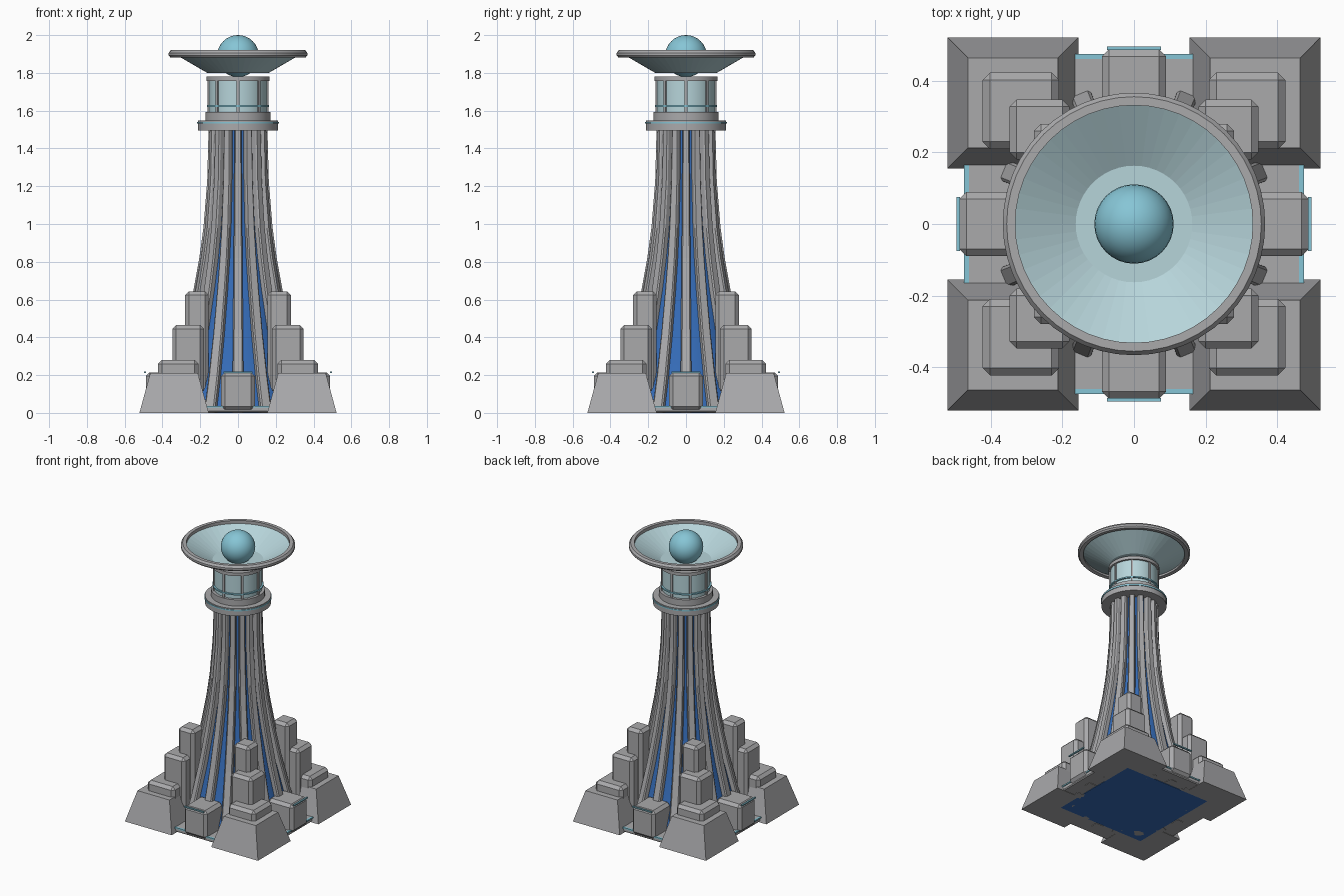
import bpy, bmesh, math
from mathutils import Matrix, Vector

if "Cube" in bpy.data.objects:
    bpy.data.objects.remove(bpy.data.objects["Cube"])


def material(name, rgb):
    m = bpy.data.materials.new(name)
    m.use_nodes = True
    m.diffuse_color = (*rgb, 1)
    m.node_tree.nodes["Principled BSDF"].inputs["Base Color"].default_value = (*rgb, 1)
    return m


STONE = material("grey stone", (0.40, 0.40, 0.41))
BLUE = material("blue glass", (0.035, 0.15, 0.48))
PALE = material("pale glass", (0.47, 0.66, 0.70))
TEAL = material("teal trim", (0.24, 0.56, 0.67))


def finish(name, bm, mat):
    bmesh.ops.recalc_face_normals(bm, faces=bm.faces)
    me = bpy.data.meshes.new(name)
    bm.to_mesh(me)
    bm.free()
    me.materials.append(mat)
    ob = bpy.data.objects.new(name, me)
    bpy.context.collection.objects.link(ob)
    return ob


def box(name, lo, hi, mat, bevel=0, top_inset=0, turn=0):
    """Box between two corners, optionally bevelled, tapered and turned about z."""
    bm = bmesh.new()
    bmesh.ops.create_cube(bm, size=1)
    lo, hi = Vector(lo), Vector(hi)
    mid, size = (lo + hi) / 2, hi - lo
    for v in bm.verts:
        inset = top_inset if v.co.z > 0 else 0
        x = v.co.x * (size.x - 2 * inset)
        y = v.co.y * (size.y - 2 * inset)
        v.co = mid + Vector((x, y, v.co.z * size.z))
    if bevel:
        bmesh.ops.bevel(bm, geom=bm.edges[:], offset=bevel, segments=1, affect='EDGES')
    bm.transform(Matrix.Rotation(turn, 4, 'Z'))
    return finish(name, bm, mat)


def lathe(name, profile, mat, closed=False, sides=48, smooth=True):
    """Spin a radius/height profile; a radius of zero closes the end."""
    bm = bmesh.new()
    verts = [bm.verts.new((r, 0, z)) for r, z in profile]
    pairs = list(zip(verts, verts[1:])) + ([(verts[-1], verts[0])] if closed else [])
    edges = [bm.edges.new(p) for p in pairs]
    bmesh.ops.spin(bm, geom=verts + edges, cent=(0, 0, 0), axis=(0, 0, 1),
                   angle=math.tau, steps=sides)
    bmesh.ops.remove_doubles(bm, verts=bm.verts, dist=1e-5)
    ob = finish(name, bm, mat)
    if smooth:
        for o in bpy.context.selected_objects:
            o.select_set(False)
        ob.select_set(True)
        bpy.context.view_layer.objects.active = ob
        bpy.ops.object.shade_smooth_by_angle(angle=math.radians(25))
    return ob


def disc(name, r, z0, z1, mat):
    return lathe(name, [(0, z0), (r, z0), (r, z1), (0, z1)], mat)


# Flared shaft: blue core with sixteen stone ribs
FLARE = [(0.405, 0.0), (0.342, 0.2), (0.285, 0.42), (0.236, 0.65), (0.205, 0.82),
         (0.183, 0.98), (0.163, 1.23), (0.156, 1.5)]
lathe("shaft_core", [(0, 0.004)] + [(r - 0.033, max(z, 0.004)) for r, z in FLARE] + [(0, 1.5)], BLUE)


def rib(index):
    bm = bmesh.new()
    rings = []
    for r, z in FLARE:
        w = 0.018 + 0.012 * (1 - z / 1.5)
        rings.append([bm.verts.new(p) for p in (
            (r - 0.06, -w, z), (r - 0.008, -w, z), (r, -w * 0.75, z),
            (r, w * 0.75, z), (r - 0.008, w, z), (r - 0.06, w, z))])
    for a, b in zip(rings, rings[1:]):
        for i in range(len(a)):
            j = (i + 1) % len(a)
            bm.faces.new((a[i], a[j], b[j], b[i]))
    bm.faces.new(rings[0])
    bm.faces.new(rings[-1])
    bm.transform(Matrix.Rotation(index * math.tau / 16, 4, 'Z'))
    finish(f"shaft_rib_{index + 1}", bm, STONE)


for i in range(16):
    rib(i)

# Ground slab and blue underside panel
box("base_slab", (-0.47, -0.47, 0.003), (0.47, 0.47, 0.035), STONE, bevel=0.006)
box("underside_panel", (-0.34, -0.34, 0), (0.34, 0.34, 0.006), BLUE)

# Four corner buttresses and four side blocks
for i in range(4):
    turn = i * math.pi / 2
    n = i + 1
    box(f"corner_plinth_{n}", (0.155, 0.155, 0), (0.522, 0.522, 0.212), STONE,
        top_inset=0.058, turn=turn)
    for level, (a, b, z) in enumerate([(0.21, 0.423, 0.28), (0.18, 0.348, 0.465),
                                       (0.155, 0.28, 0.643)]):
        box(f"corner_step_{n}_{level + 1}", (a, a, 0.1), (b, b, z), STONE, bevel=0.02, turn=turn)
    box(f"side_block_{n}", (-0.09, -0.488, 0.015), (0.09, -0.29, 0.215), STONE,
        bevel=0.02, turn=turn)
    box(f"side_block_trim_{n}", (-0.076, -0.497, 0.21), (0.076, -0.486, 0.218), TEAL, turn=turn)
    box(f"slab_trim_{n}", (-0.165, -0.476, 0.028), (0.165, -0.462, 0.037), TEAL, turn=turn)

# Collar and stepped ring
disc("collar", 0.213, 1.495, 1.548, STONE)
lathe("collar_trim", [(0.2, 1.531), (0.217, 1.531), (0.217, 1.54), (0.2, 1.54)], TEAL, closed=True)
disc("lantern_foot", 0.173, 1.54, 1.592, STONE)

# Glazed lantern with eight mullions
disc("lantern_glass", 0.154, 1.59, 1.76, PALE)
for i in range(8):
    box(f"mullion_{i + 1}", (0.146, -0.007, 1.59), (0.162, 0.007, 1.76), STONE,
        turn=i * math.tau / 8)
lathe("lantern_trim", [(0.15, 1.62), (0.165, 1.62), (0.165, 1.629), (0.15, 1.629)], TEAL, closed=True)
disc("lantern_cap", 0.167, 1.757, 1.78, STONE)

# Dish, rim and floating orb
lathe("dish", [(0, 1.8), (0.163, 1.8), (0.335, 1.9)], PALE, smooth=False)
lathe("dish_rim", [(0.332, 1.885), (0.358, 1.882), (0.367, 1.892), (0.367, 1.906),
                   (0.356, 1.92), (0.332, 1.92)], STONE, closed=True)
bm = bmesh.new()
bmesh.ops.create_uvsphere(bm, u_segments=32, v_segments=16, radius=0.111)
for f in bm.faces:
    f.smooth = True
finish("orb", bm, TEAL).location = (0, 0, 1.889)
